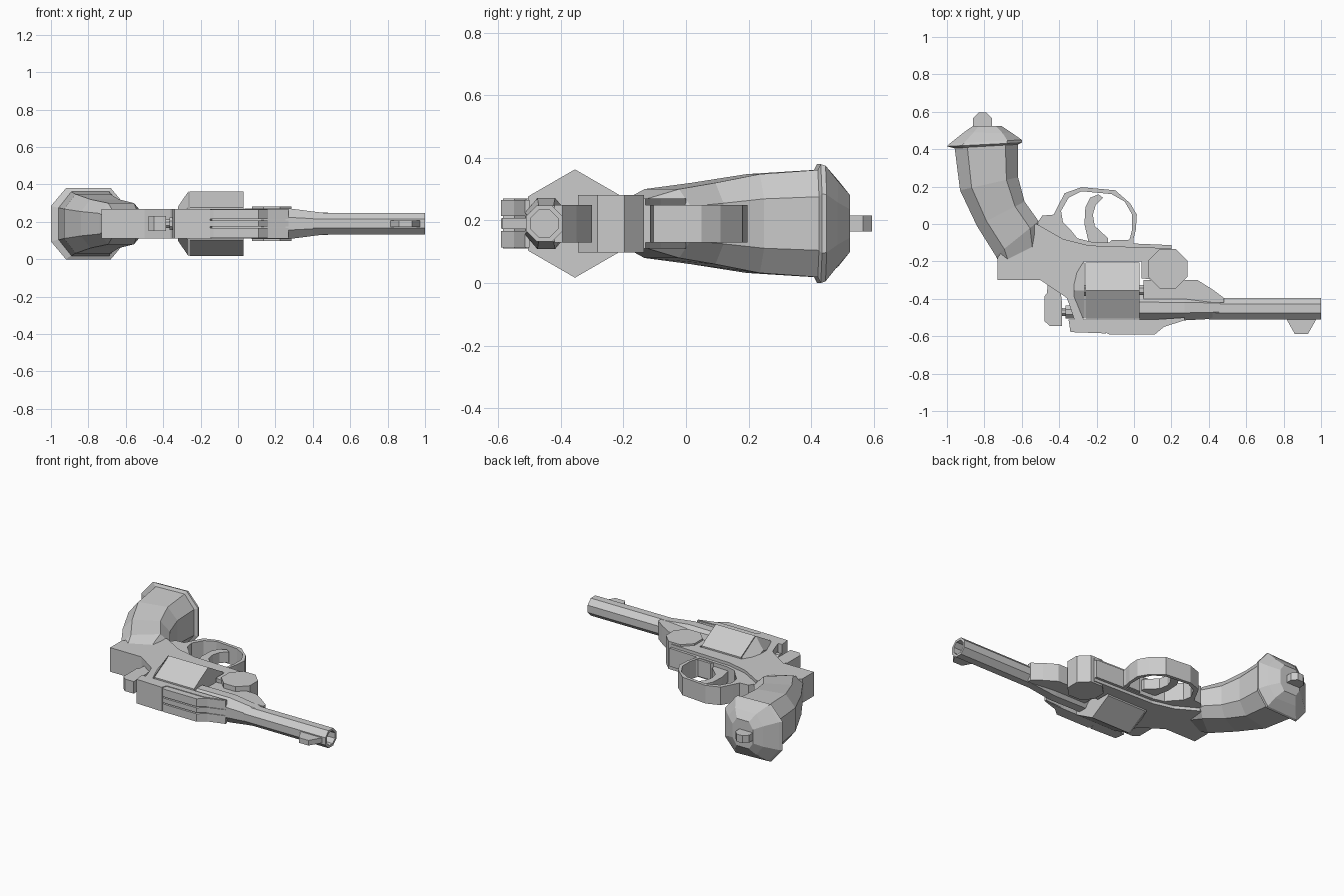
import bpy, bmesh
from math import cos, sin, pi

ZC = 0.19  # mid plane of the model


def loft(name, rings):
    """Skin a list of equal-length point rings and cap both ends."""
    bm = bmesh.new()
    vs = [[bm.verts.new(p) for p in r] for r in rings]
    n = len(vs[0])
    for a, b in zip(vs, vs[1:]):
        for i in range(n):
            j = (i + 1) % n
            bm.faces.new((a[i], a[j], b[j], b[i]))
    bm.faces.new(vs[0][::-1])
    bm.faces.new(vs[-1])
    bmesh.ops.recalc_face_normals(bm, faces=bm.faces)
    me = bpy.data.meshes.new(name)
    bm.to_mesh(me)
    bm.free()
    ob = bpy.data.objects.new(name, me)
    bpy.context.collection.objects.link(ob)
    return ob


def prism(name, pts, half, zc=ZC):
    """Extrude an xy profile symmetrically in z."""
    return loft(name, [[(x, y, zc + s * half) for x, y in pts] for s in (-1, 1)])


def ngon(n, apothem, start=None):
    r = apothem / cos(pi / n)
    s = pi / n if start is None else start
    return [(r * cos(s + 2 * pi * i / n), r * sin(s + 2 * pi * i / n)) for i in range(n)]


def turned(name, n, cy, stations, start=None):
    """Polygonal body along x; stations are (x, y apothem, z apothem)."""
    base = ngon(n, 1, start)
    return loft(name, [[(x, cy + a * ry, ZC + b * rz) for a, b in base]
                       for x, ry, rz in stations])


OCT = [(1, .5), (.6, 1), (-.6, 1), (-1, .5), (-1, -.5), (-.6, -1), (.6, -1), (1, -.5)]


def section(lx, ly, rx, ry, w):
    """Chamfered cross-section spanning two outline points, half width w."""
    return [((lx + rx) / 2 + u * (rx - lx) / 2, (ly + ry) / 2 + u * (ry - ly) / 2, ZC + v * w)
            for u, v in OCT]


# Grip and flared butt
loft("grip", [section(*s) for s in (
    (-.72, -.21, -.50, -.10, .08), (-.74, -.17, -.51, .015, .11),
    (-.84, -.01, -.585, .12, .13), (-.93, .18, -.62, .25, .158),
    (-.96, .415, -.62, .435, .172))])
loft("butt_cap", [section(*s) for s in (
    (-.96, .405, -.62, .425, .17), (-1, .415, -.60, .435, .19),
    (-.985, .43, -.60, .45, .185), (-.91, .49, -.65, .485, .135),
    (-.86, .525, -.71, .525, .09))])
prism("lanyard_knob", [(-.81 + x, .545 + y) for x, y in ngon(8, .05)], .025)

# Main frame with standing recoil shield
prism("frame", [(-.73, -.18), (-.73, -.30), (-.50, -.30), (-.36, -.395), (-.35, -.42),
                (-.32, -.51), (-.27, -.51), (-.27, -.2), (.04, -.2), (.04, -.29),
                (.12, -.3), (.2, -.22), (.2, -.13), (-.24, -.115), (-.38, -.08),
                (-.52, 0), (-.60, -.02)], .08)
prism("frame_lower_strip", [(.2, -.14), (.2, -.113), (-.23, -.095), (-.37, -.06),
                            (-.52, .02), (-.54, -.02), (-.38, -.1), (-.24, -.13)], .06)

# Six-sided cylinder and flared shield behind it
turned("cylinder", 6, -.355, [(-.26, .15, .15), (.03, .15, .15)])
turned("recoil_shield", 6, -.355, [(-.32, .13, .08), (-.265, .15, .15)])
turned("cylinder_axle", 8, -.355, [(-.28, .03, .03), (.08, .03, .03)])

# Barrel with hollow muzzle, and the block it grows from
turned("barrel", 8, -.453, [(.40, .058, .058), (1, .058, .058), (1, .043, .043), (.8, .043, .043)])
turned("barrel_block", 8, -.447, [(.03, .07, .08), (.27, .068, .082), (.46, .058, .058)])
prism("barrel_lug", [(.05, -.42), (.05, -.3), (.34, -.3), (.42, -.35), (.48, -.395), (.48, -.42)], .06)
prism("hinge", [(.18 + x, -.24 + y) for x, y in ngon(8, .105)], .092)
prism("front_sight", [(.81, -.5), (.86, -.588), (.93, -.588), (.98, -.5)], .017)

# Top strap, with side rails and a centre rib forming the sighting groove
prism("top_strap", [(-.35, -.51), (-.34, -.578), (-.15, -.585), (-.14, -.55),
                    (.14, -.55), (.27, -.51)], .08)
for name, zc, half in (("rail_lower", .14, .026), ("rail_upper", .24, .026), ("centre_rib", ZC, .016)):
    prism(name, [(-.17, -.53), (-.15, -.58), (-.13, -.592), (.11, -.592), (.16, -.55),
                 (.27, -.515), (.27, -.5)], half, zc)

# Hammer and its latch
prism("hammer", [(-.46, -.29), (-.465, -.37), (-.478, -.385), (-.478, -.52), (-.45, -.545),
                 (-.385, -.545), (-.385, -.42), (-.40, -.3)], .04)
turned("hammer_nose", 8, -.47, [(-.39, .022, .022), (-.365, .022, .022), (-.365, .034, .034),
                                (-.31, .034, .034)])

# Trigger guard loop: outer outline, then inner outline back
prism("trigger_guard", [(-.52, 0), (-.49, .045), (-.43, .05), (-.41, .09), (-.37, .165), (-.28, .197),
                        (-.10, .18), (-.02, .11), (.015, .05), (.01, -.03), (-.01, -.11),
                        (-.03, -.11), (-.01, -.03), (-.01, .05), (-.05, .12), (-.12, .16),
                        (-.28, .175), (-.35, .14), (-.39, .07), (-.38, .01), (-.34, -.03),
                        (-.30, -.08), (-.38, -.07)], .06)
prism("guard_front_root", [(-.15, -.12), (-.12, -.085), (-.03, -.085), (0, -.05), (-.005, -.12)], .055)

# Curved trigger
prism("trigger", [(-.24, -.11), (-.265, 0), (-.26, .09), (-.235, .14), (-.19, .158), (-.165, .14),
                  (-.205, .10), (-.22, .05), (-.21, -.01), (-.14, -.075), (-.14, -.11)], .035)
